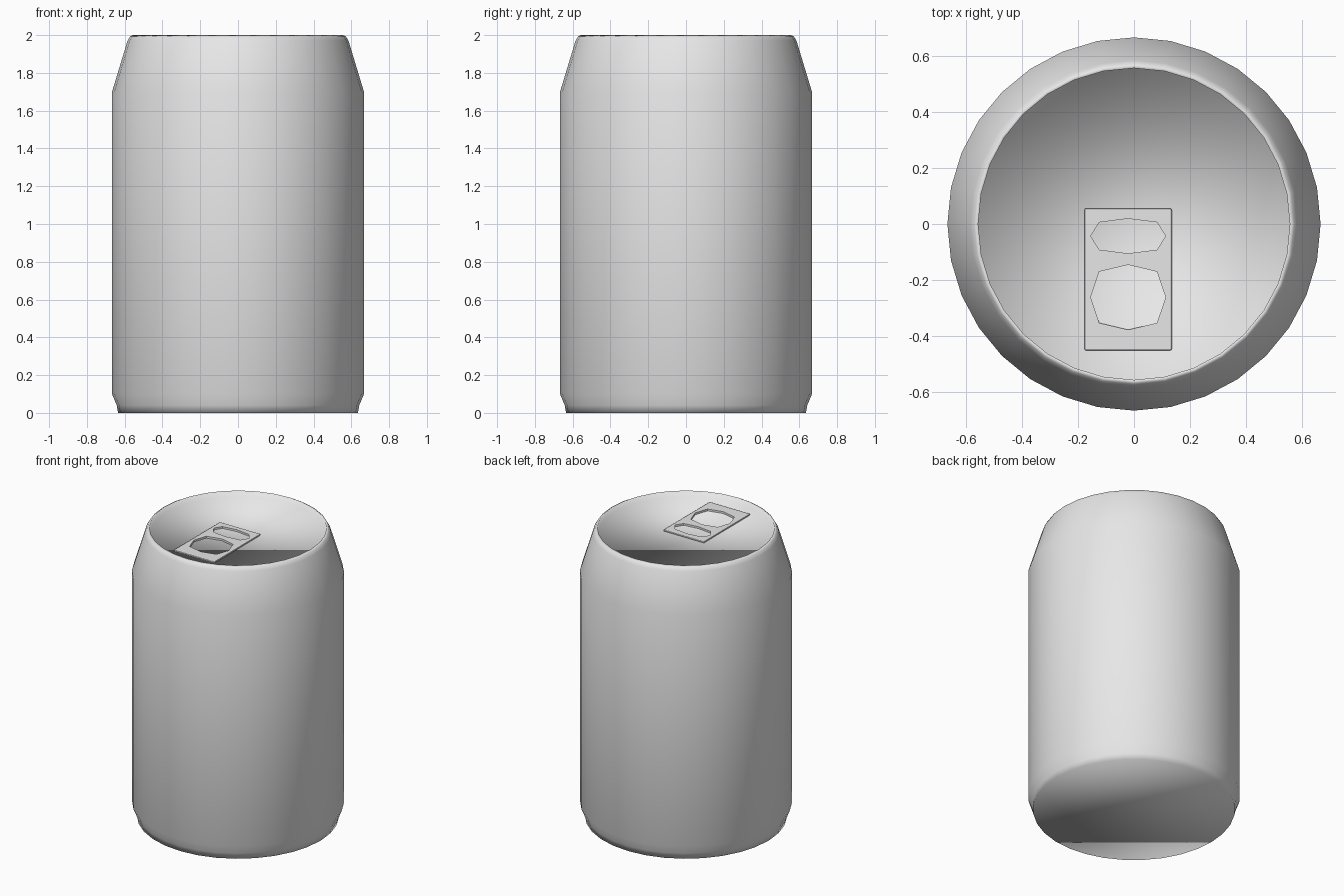
import bpy
import bmesh
import math

cube = bpy.data.objects.get("Cube")
if cube:
    bpy.data.objects.remove(cube, do_unlink=True)

SIDES = 32
LID_Z = 1.96

grey = bpy.data.materials.new("light_grey")
grey.use_nodes = True
grey.diffuse_color = (0.8, 0.8, 0.8, 1)
grey.node_tree.nodes["Principled BSDF"].inputs["Base Color"].default_value = (0.8, 0.8, 0.8, 1)


def make_object(name, bm):
    bmesh.ops.recalc_face_normals(bm, faces=bm.faces)
    mesh = bpy.data.meshes.new(name)
    bm.to_mesh(mesh)
    bm.free()
    mesh.materials.append(grey)
    obj = bpy.data.objects.new(name, mesh)
    bpy.context.collection.objects.link(obj)
    return obj


def lathe(name, profile):
    """Closed solid of revolution, capped by one flat face at each end."""
    bm = bmesh.new()
    rings = []
    for r, z in profile:
        angles = [2 * math.pi * i / SIDES for i in range(SIDES)]
        rings.append([bm.verts.new((r * math.cos(a), r * math.sin(a), z)) for a in angles])
    for low, high in zip(rings, rings[1:]):
        for i in range(SIDES):
            j = (i + 1) % SIDES
            bm.faces.new((low[i], low[j], high[j], high[i]))
    bm.faces.new(rings[0])
    bm.faces.new(rings[-1])
    for face in bm.faces:
        face.smooth = True
    return make_object(name, bm)


def prism(name, outline, z0, z1):
    bm = bmesh.new()
    base = bm.faces.new([bm.verts.new((x, y, z0)) for x, y in outline])
    top = bmesh.ops.extrude_face_region(bm, geom=[base])["geom"]
    for v in top:
        if isinstance(v, bmesh.types.BMVert):
            v.co.z = z1
    return make_object(name, bm)


def octagon(cx, cy, rx, ry):
    unit = [(1, 0), (.77, .79), (0, 1), (-.77, .79),
            (-1, 0), (-.77, -.79), (0, -1), (.77, -.79)]
    return [(cx + rx * x, cy + ry * y) for x, y in unit]


# Can body: foot, straight wall, tapered neck, rolled rim and recessed lid
lathe("can_body", [(.635, 0), (.642, .04), (.667, .1), (.667, 1.7),
                   (.585, 1.97), (.572, 1.992), (.557, 2), (.557, LID_Z)])

# Pull tab: thin rounded plate with two openings
tab = prism("pull_tab", [(-.177, -.452), (.135, -.452), (.135, .056), (-.177, .056)],
            LID_Z + .001, LID_Z + .014)
bevel = tab.modifiers.new("rounded_corners", "BEVEL")
bevel.width = .006
bevel.segments = 2

# Hidden cutters for the openings
for name, shape in (("finger_opening_cutter", (-.021, -.043, .134, .062)),
                    ("rivet_opening_cutter", (-.021, -.262, .134, .116))):
    cutter = prism(name, octagon(*shape), LID_Z - .05, LID_Z + .1)
    cutter.hide_render = True
    cutter.hide_viewport = True
    cut = tab.modifiers.new(name, "BOOLEAN")
    cut.operation = "DIFFERENCE"
    cut.solver = "EXACT"
    cut.object = cutter
